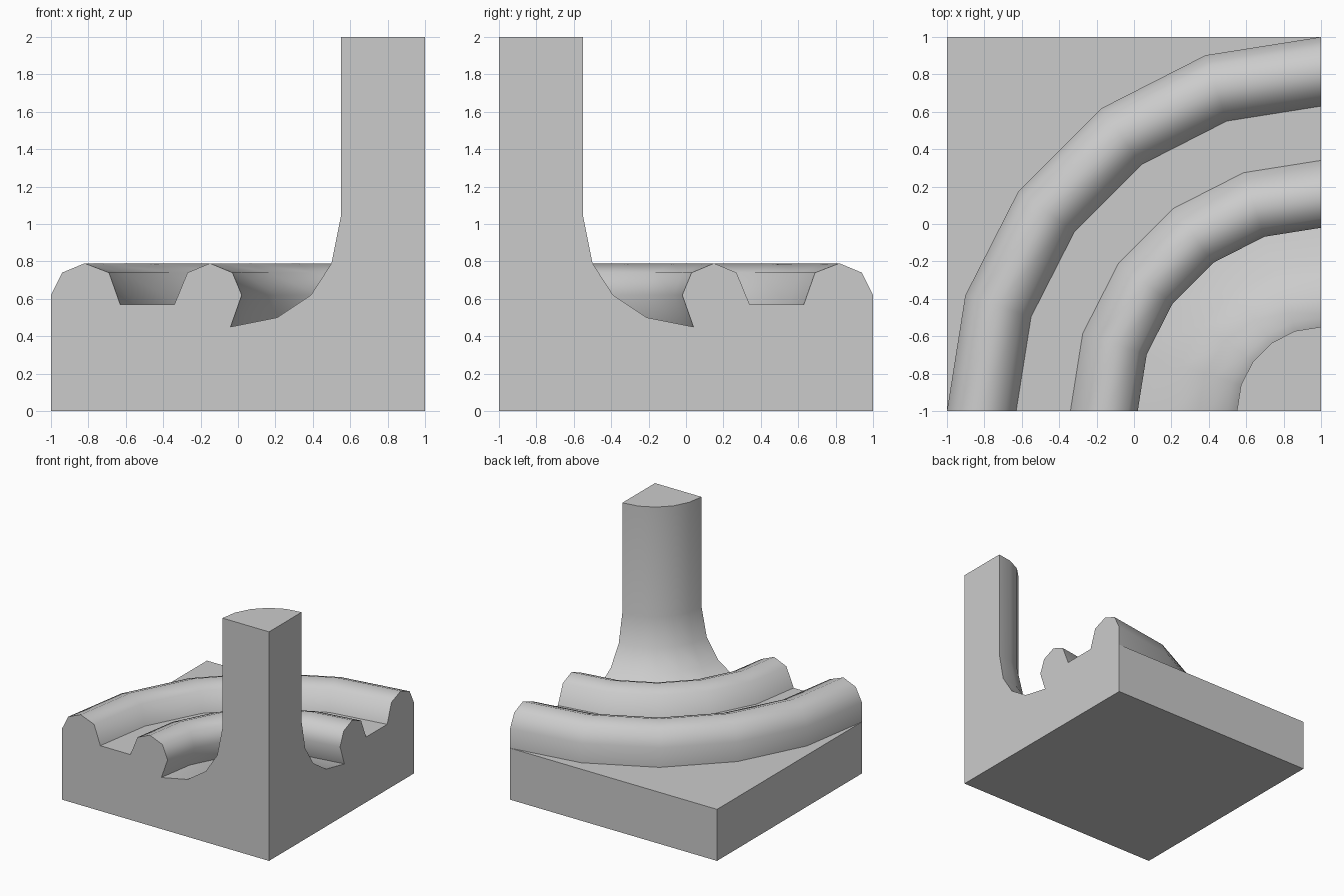
import bpy, bmesh
from math import cos, sin, radians

if "Cube" in bpy.data.objects:
    bpy.data.objects.remove(bpy.data.objects["Cube"])

SEGMENTS = 5          # 18 degree steps over the quarter turn
PLINTH_TOP = 0.45

# Moulding profile (radius from column axis, height), outer torus to shaft top
PROFILE = [
    (2.00, PLINTH_TOP), (2.00, 0.62), (1.94, 0.74), (1.82, 0.79), (1.69, 0.74),  # lower torus
    (1.63, 0.57), (1.34, 0.57),                                                  # flat fillet
    (1.27, 0.74), (1.15, 0.79), (1.03, 0.74), (0.98, 0.62),                      # upper torus
    (1.04, 0.45), (0.79, 0.50), (0.61, 0.62), (0.50, 0.79),                      # hollow
    (0.45, 1.04), (0.45, 2.00),                                                  # shaft
]

bm = bmesh.new()


def vert(x, y, z):
    return bm.verts.new((x, y, z))


# Profile swept about the column axis at (1, -1)
rings = []
for i in range(SEGMENTS + 1):
    a = radians(90 * i / SEGMENTS)
    rings.append([vert(1 - r * cos(a), -1 + r * sin(a), z) for r, z in PROFILE])
for a, b in zip(rings, rings[1:]):
    for j in range(len(PROFILE) - 1):
        bm.faces.new((a[j], a[j + 1], b[j + 1], b[j]))

# Axis edge and plinth corners
axis_top, axis_foot = vert(1, -1, 2), vert(1, -1, 0)
left_foot, right_foot = vert(-1, -1, 0), vert(1, 1, 0)
corner_foot, corner_top = vert(-1, 1, 0), vert(-1, 1, PLINTH_TOP)

# Two cut faces, each with the plinth side next to it
for ring, foot in ((rings[0], left_foot), (rings[-1], right_foot)):
    bm.faces.new([axis_foot, foot] + ring + [axis_top])
    bm.faces.new((foot, corner_foot, corner_top, ring[0]))

# Shaft top, exposed plinth top and underside
bm.faces.new([r[-1] for r in rings] + [axis_top])
bm.faces.new([r[0] for r in rings] + [corner_top])
bm.faces.new((axis_foot, left_foot, corner_foot, right_foot))
bmesh.ops.recalc_face_normals(bm, faces=bm.faces[:])

mesh = bpy.data.meshes.new("quarter_column_base")
bm.to_mesh(mesh)
bm.free()
base = bpy.data.objects.new("quarter_column_base", mesh)
bpy.context.collection.objects.link(base)

# Smooth mouldings, crisp creases
bpy.context.view_layer.objects.active = base
base.select_set(True)
bpy.ops.object.shade_smooth_by_angle(angle=radians(55))
